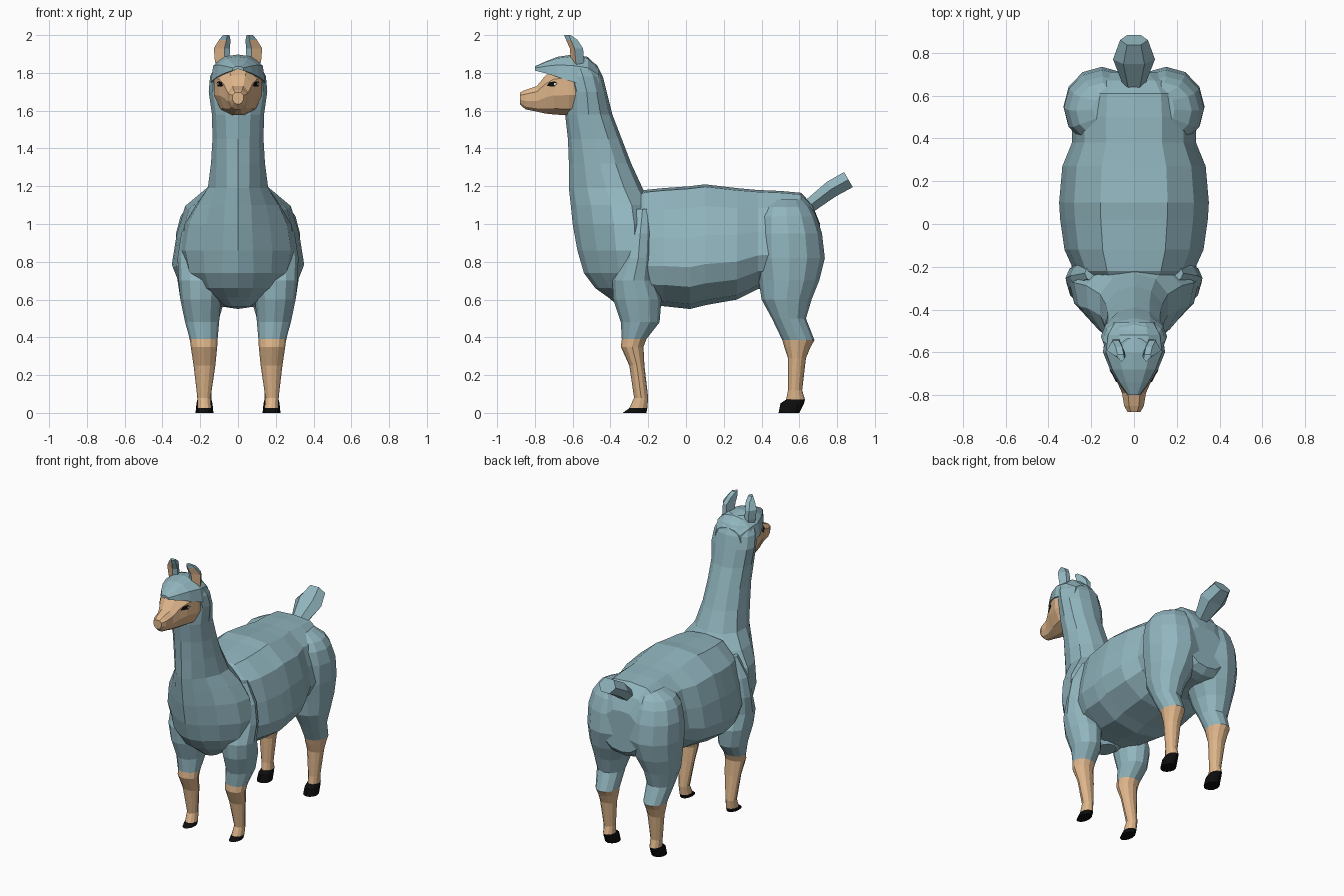
import bpy, bmesh, math
from mathutils import Vector


def material(name, rgb):
    m = bpy.data.materials.new(name)
    m.diffuse_color = (*rgb, 1)
    return m


WOOL = material("blue_wool", (0.285, 0.465, 0.52))
SKIN = material("tan_skin", (0.74, 0.47, 0.26))
HOOF = material("black_hoof", (0.004, 0.004, 0.004))
WHITE = material("eye_white", (0.8, 0.8, 0.8))


def loft(name, rings, mats, rule=None, mirror=False):
    """Skin a list of equal-length point rings, cap the ends, colour by rule."""
    bm = bmesh.new()
    loops = [[bm.verts.new(p) for p in ring] for ring in rings]
    n = len(loops[0])
    for a, b in zip(loops, loops[1:]):
        for i in range(n):
            j = (i + 1) % n
            bm.faces.new((a[i], a[j], b[j], b[i]))
    bm.faces.new(loops[0])
    bm.faces.new(loops[-1])
    bmesh.ops.recalc_face_normals(bm, faces=bm.faces)
    bm.normal_update()
    if rule:
        for f in bm.faces:
            f.material_index = rule(f)
    me = bpy.data.meshes.new(name)
    bm.to_mesh(me)
    bm.free()
    for m in mats:
        me.materials.append(m)
    ob = bpy.data.objects.new(name, me)
    bpy.context.collection.objects.link(ob)
    if mirror:
        ob.modifiers.new("Mirror", 'MIRROR').use_mirror_merge = False
    return ob


def level_ring(z, x0, x1, y0, y1):
    """Twelve-sided horizontal ring filling the given box."""
    pts = []
    for i in range(12):
        a = i * math.pi / 6
        pts.append(((x0 + x1) / 2 + (x1 - x0) / 2 * math.cos(a),
                    (y0 + y1) / 2 + (y1 - y0) / 2 * math.sin(a), z))
    return pts


def cross_ring(y, w, zb, zt, half):
    """Symmetric upright ring from a half profile of (x, height) fractions."""
    full = half + [(-x, t) for x, t in reversed(half[1:-1])]
    return [(x * w, y, zb + (zt - zb) * t) for x, t in full]


# Barrel body
barrel = [(0, 1), (.45, .98), (.8, .82), (.93, .58), (1, .34), (.88, .18), (.5, .04), (0, 0)]
body = [(-.30, .20, .60, 1.12), (-.22, .28, .57, 1.18), (-.12, .325, .565, 1.19),
        (.02, .345, .55, 1.20), (.10, .35, .57, 1.21), (.27, .335, .60, 1.19),
        (.38, .29, .655, 1.18), (.50, .29, .67, 1.175), (.61, .28, .67, 1.165),
        (.67, .22, .68, 1.10), (.71, .14, .72, 1.0)]
loft("body", [cross_ring(*r, barrel) for r in body], [WOOL])

# Chest, neck and back of head: height, front y, back y, half width, back-heaviness
neck = [(.56, -.35, -.20, .06, 0), (.61, -.41, -.18, .13, .1), (.66, -.48, -.17, .20, .25),
        (.74, -.54, -.17, .255, .4), (.86, -.575, -.165, .28, .5), (1.0, -.60, -.165, .26, .5),
        (1.1, -.61, -.18, .215, .4), (1.19, -.62, -.23, .16, .3), (1.32, -.62, -.29, .143, .15),
        (1.45, -.625, -.34, .135, .1), (1.58, -.64, -.39, .138, .05), (1.70, -.63, -.42, .155, 0),
        (1.78, -.65, -.44, .148, 0), (1.84, -.66, -.47, .12, 0), (1.885, -.64, -.53, .07, 0)]
rings = []
for z, yf, yb, w, heavy in neck:
    ring = []
    for i in range(12):
        a = i * math.pi / 6
        ring.append((w * math.cos(a) * (1 + heavy * math.sin(a)),
                     (yf + yb) / 2 + (yb - yf) / 2 * math.sin(a), z))
    rings.append(ring)
loft("chest_and_neck", rings, [WOOL])


# Legs: wool above, bare skin below, black hoof at the bottom
def leg_rule(hoof_top):
    def rule(f):
        z = f.calc_center_median().z
        return 0 if z > .387 else (1 if z > hoof_top else 2)
    return rule


front = [(0, .14, .215, -.335, -.21), (.025, .14, .215, -.30, -.205), (.08, .145, .215, -.275, -.20),
         (.25, .12, .235, -.30, -.22), (.35, .11, .25, -.345, -.225), (.39, .108, .255, -.34, -.21),
         (.48, .10, .28, -.345, -.14), (.60, .09, .305, -.385, -.13), (.70, .07, .315, -.39, -.165),
         (.82, .05, .32, -.34, -.165), (.95, .05, .30, -.32, -.165), (1.08, .08, .23, -.28, -.18)]
hind = [(0, .13, .225, .49, .60), (.05, .135, .22, .50, .625), (.07, .14, .215, .53, .63),
        (.12, .14, .218, .54, .615), (.29, .125, .238, .54, .635), (.35, .115, .248, .52, .66),
        (.385, .11, .255, .51, .68), (.50, .10, .28, .455, .635), (.60, .07, .305, .40, .665),
        (.70, .02, .32, .385, .705), (.82, -.03, .33, .36, .735), (.95, -.03, .328, .365, .72),
        (1.04, -.01, .305, .375, .69), (1.09, .02, .27, .40, .66), (1.13, .04, .19, .45, .62)]
for name, rows, top in (("front_legs", front, .028), ("hind_legs", hind, .068)):
    loft(name, [level_ring(*r) for r in rows], [WOOL, SKIN, HOOF], leg_rule(top), mirror=True)

# Tail, rising backwards
tail = []
up = Vector((0, -.5, .87))
for y, z, w, h in ((.62, 1.07, .04, .035), (.77, 1.185, .098, .045), (.86, 1.235, .065, .046)):
    tail.append([Vector((0, y, z)) + Vector((w * s, 0, 0)) + up * h * t
                 for s, t in ((1, 0), (.5, 1), (-.5, 1), (-1, 0), (-.5, -1), (.5, -1))])
loft("tail", tail, [WOOL])

# Face and muzzle
oval = [(0, 1), (.5, 1), (1, .78), (1, .42), (.72, .13), (.25, 0), (0, 0)]
face = [(-.54, .12, 1.59, 1.81), (-.62, .128, 1.575, 1.83), (-.70, .10, 1.58, 1.82),
        (-.745, .076, 1.585, 1.785), (-.79, .056, 1.595, 1.73), (-.85, .046, 1.607, 1.71),
        (-.88, .03, 1.635, 1.695)]
loft("face", [cross_ring(*r, oval) for r in face], [SKIN])

# Woolly fringe over the brow
cap = [(0, 1), (.5, .93), (.9, .6), (1, 0), (.82, .05), (0, .4)]
fringe = [(-.80, .03, 1.812, 1.835), (-.74, .075, 1.797, 1.862), (-.68, .112, 1.778, 1.885),
          (-.60, .145, 1.752, 1.897), (-.52, .135, 1.74, 1.885), (-.46, .10, 1.74, 1.82)]
loft("fringe", [cross_ring(*r, cap) for r in fringe], [WOOL])


# Eyes: thin plates lying on the sides of the face
def eye_plate(name, outline, lift, mat):
    def ring(d):
        return [(.10 + .53 * (y + .70) + d, y, z) for y, z in outline]
    loft(name, [ring(lift - .007), ring(lift)], [mat], mirror=True)


eye_plate("eyes", [(-.738, 1.73), (-.725, 1.75), (-.695, 1.755), (-.68, 1.745), (-.695, 1.728)], .004, HOOF)
eye_plate("eye_whites", [(-.70, 1.735), (-.70, 1.748), (-.684, 1.746), (-.692, 1.734)], .006, WHITE)

# Ears: leaf-shaped, tan on the outer part of the front
ears = [(1.82, .05, .115, -.605, -.545), (1.87, .045, .123, -.61, -.54), (1.93, .042, .128, -.615, -.545),
        (1.975, .04, .10, -.635, -.575), (2.0, .045, .08, -.645, -.61)]
ear_rings = [[(x0, y0 + .015, z), (x0 + .35 * (x1 - x0), y0, z), (x1, y0 + .025, z),
              ((x0 + x1) / 2 + .015, y1, z), ((x0 + x1) / 2 - .015, y1, z)]
             for z, x0, x1, y0, y1 in ears]
loft("ears", ear_rings, [WOOL, SKIN],
     lambda f: int(f.normal.y < -.5 and f.normal.x > 0 and f.calc_center_median().z < 1.98), mirror=True)
